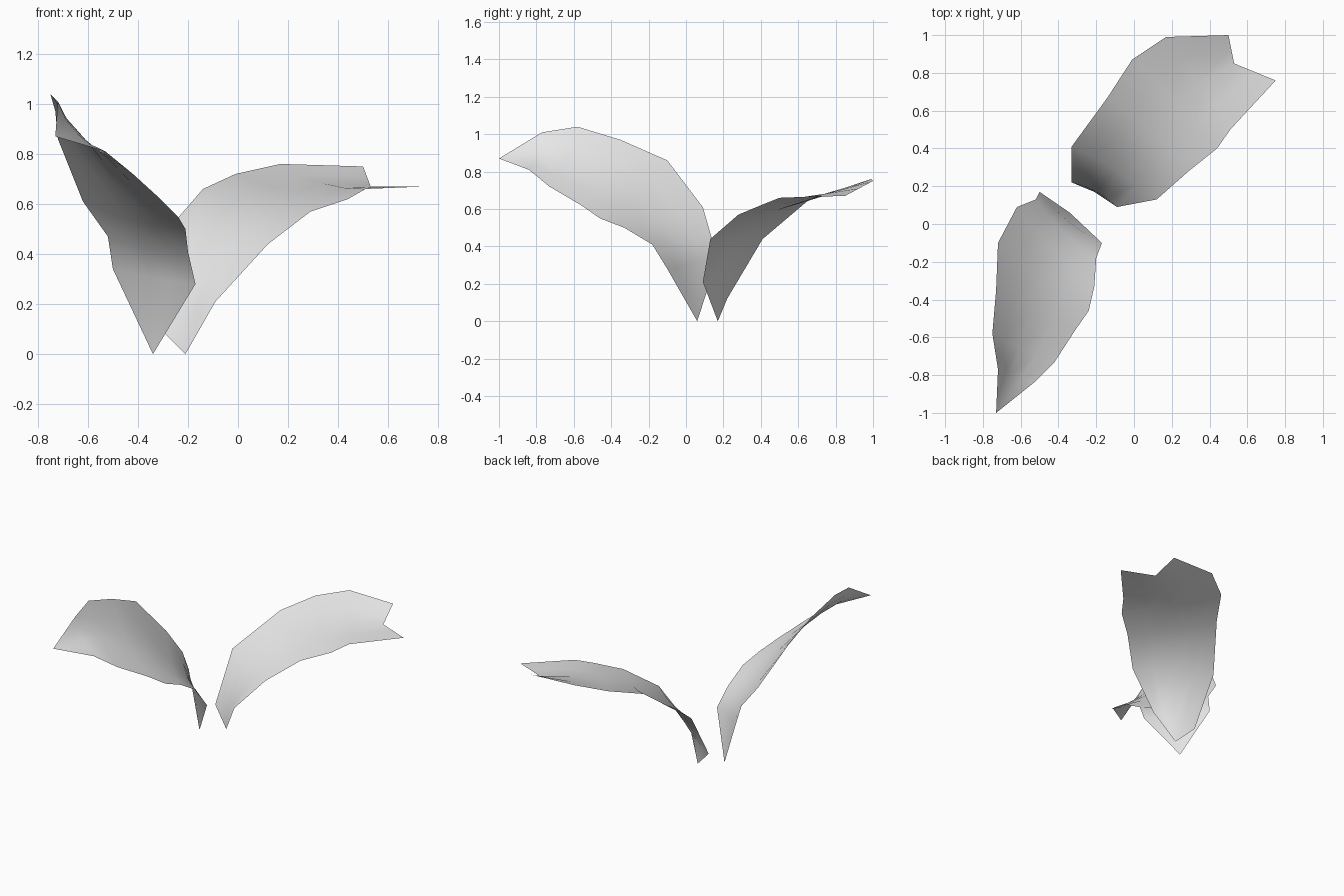
import bpy
import bmesh
from mathutils import Vector

COLUMNS = 4  # strips across each blade

default_cube = bpy.data.objects.get("Cube")
if default_cube:
    bpy.data.objects.remove(default_cube, do_unlink=True)

# Single pale grey colour
leaf_grey = bpy.data.materials.new("pale_grey")
leaf_grey.use_nodes = True
grey = (0.8, 0.8, 0.8, 1.0)
leaf_grey.diffuse_color = grey
for node in leaf_grey.node_tree.nodes:
    if node.type == 'BSDF_PRINCIPLED':
        node.inputs["Base Color"].default_value = grey


def channel_row(left, right, growth, depth):
    """Cross-section of the blade, sagging gently away from its upper side."""
    down = (left - right).cross(growth).normalized()
    if down.z > 0:
        down = -down
    row = []
    for i in range(COLUMNS + 1):
        t = i / COLUMNS
        row.append(right.lerp(left, t) + down * depth * 4 * t * (1 - t))
    return row


def notched_row(left, right, notch):
    """Straight V-shaped end of a torn blade."""
    half = COLUMNS // 2
    row = [right.lerp(notch, i / half) for i in range(half)]
    return row + [notch.lerp(left, i / half) for i in range(half + 1)]


def build_leaf(name, base, left_edge, right_edge, depths, tip=None, notch=None):
    base = Vector(base)
    lefts = [Vector(p) for p in left_edge]
    rights = [Vector(p) for p in right_edge]
    spine = [base] + [(l + r) / 2 for l, r in zip(lefts, rights)]
    if tip:
        spine.append(Vector(tip))

    # Rows of points from base to end
    rows = []
    count = len(lefts)
    for i, (left, right) in enumerate(zip(lefts, rights)):
        if notch and i == count - 1:
            rows.append(notched_row(left, right, Vector(notch)))
            continue
        ahead = spine[min(i + 2, len(spine) - 1)]
        growth = ahead - spine[i]
        depth = depths[0] + (depths[1] - depths[0]) * i / (count - 1)
        rows.append(channel_row(left, right, growth, depth))

    # Skin the rows, closing pointed ends with fans
    bm = bmesh.new()
    grid = [[bm.verts.new(p) for p in row] for row in rows]
    base_vert = bm.verts.new(base)
    for a, b in zip(grid[0], grid[0][1:]):
        bm.faces.new((base_vert, a, b))
    for low, high in zip(grid, grid[1:]):
        for i in range(COLUMNS):
            bm.faces.new((low[i], high[i], high[i + 1], low[i + 1]))
    if tip:
        tip_vert = bm.verts.new(Vector(tip))
        for a, b in zip(grid[-1], grid[-1][1:]):
            bm.faces.new((a, tip_vert, b))
    bmesh.ops.recalc_face_normals(bm, faces=bm.faces[:])
    if sum(f.normal.z * f.calc_area() for f in bm.faces) < 0:
        bmesh.ops.reverse_faces(bm, faces=bm.faces[:])
    for face in bm.faces:
        face.smooth = True

    mesh = bpy.data.meshes.new(name)
    bm.to_mesh(mesh)
    bm.free()
    mesh.materials.append(leaf_grey)
    leaf = bpy.data.objects.new(name, mesh)
    bpy.context.collection.objects.link(leaf)
    return leaf


# Pointed leaf arching towards the front
build_leaf(
    "front_leaf",
    base=(-.34, .06, 0),
    left_edge=[(-.5, .17, .34), (-.52, .13, .47), (-.62, .09, .61),
               (-.72, -.1, .86), (-.73, -.35, .97), (-.75, -.58, 1.04),
               (-.72, -.77, 1.01)],
    right_edge=[(-.17, -.1, .28), (-.2, -.18, .41), (-.21, -.33, .5),
                (-.24, -.46, .55), (-.31, -.56, .62), (-.42, -.73, .72),
                (-.53, -.84, .81)],
    depths=(.025, .035),
    tip=(-.73, -1, .87),
)

# Leaf with a torn end arching towards the back left
build_leaf(
    "back_leaf",
    base=(-.21, .17, 0),
    left_edge=[(-.33, .22, .12), (-.33, .41, .44), (-.14, .67, .66),
               (-.01, .87, .72), (.17, .99, .76), (.5, 1, .75)],
    right_edge=[(-.09, .09, .21), (.12, .13, .44), (.29, .28, .57),
                (.44, .4, .62), (.51, .5, .66), (.75, .76, .67)],
    depths=(.02, .03),
    notch=(.53, .85, .67),
)
